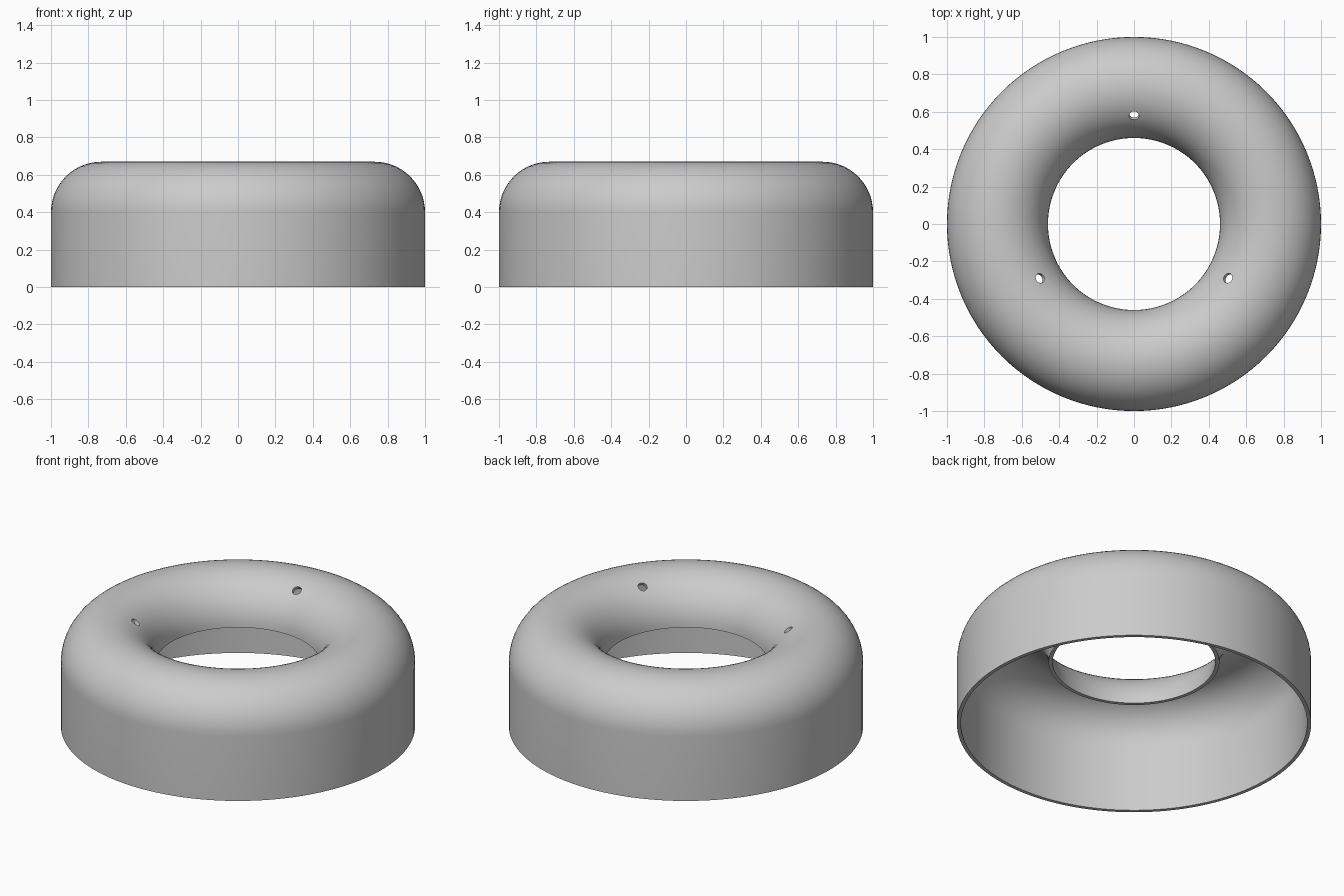
import bpy, bmesh, math
from mathutils import Matrix, Vector

if "Cube" in bpy.data.objects:
    bpy.data.objects.remove(bpy.data.objects["Cube"])

SEGMENTS = 128            # steps around the ring
ARC_STEPS = 28            # steps over the rounded top
TUBE_R, TUBE_Z, ROUND_R = 0.73, 0.40, 0.27
WALL = 0.022

grey = bpy.data.materials.new("light grey")
grey.diffuse_color = (0.6, 0.6, 0.6, 1)
grey.use_nodes = True
grey.node_tree.nodes["Principled BSDF"].inputs["Base Color"].default_value = grey.diffuse_color


def make_object(name, bm):
    bmesh.ops.recalc_face_normals(bm, faces=bm.faces)
    mesh = bpy.data.meshes.new(name)
    bm.to_mesh(mesh)
    bm.free()
    mesh.materials.append(grey)
    obj = bpy.data.objects.new(name, mesh)
    bpy.context.collection.objects.link(obj)
    return obj


def arc(radius):
    """Half circle from the outer wall over the top to the inner lip."""
    return [(TUBE_R + radius * math.cos(math.pi * i / ARC_STEPS),
             TUBE_Z + radius * math.sin(math.pi * i / ARC_STEPS))
            for i in range(ARC_STEPS + 1)]


# Ring shell: straight outer wall, rounded top, open underside
profile = [(1.0, 0.0)] + arc(ROUND_R) + arc(ROUND_R - WALL)[::-1] + [(1.0 - WALL, 0.0)]
bm = bmesh.new()
verts = [bm.verts.new((r, 0, z)) for r, z in profile]
edges = [bm.edges.new((verts[i], verts[(i + 1) % len(verts)])) for i in range(len(verts))]
bmesh.ops.spin(bm, geom=verts + edges, axis=(0, 0, 1), cent=(0, 0, 0),
               angle=math.tau, steps=SEGMENTS)
bmesh.ops.remove_doubles(bm, verts=bm.verts, dist=0.0001)
shell = make_object("ring_shell", bm)

# Three small holes drilled square to the inner slope
bm = bmesh.new()
tilt = math.radians(34)
for degrees in (90, 210, 330):
    a = math.radians(degrees)
    out = Vector((math.cos(a), math.sin(a), 0))
    normal = Vector((0, 0, 1)) * math.cos(tilt) - out * math.sin(tilt)
    centre = out * TUBE_R + Vector((0, 0, TUBE_Z)) + normal * (ROUND_R - WALL / 2)
    matrix = Matrix.Translation(centre) @ normal.to_track_quat('Z', 'Y').to_matrix().to_4x4()
    bmesh.ops.create_cone(bm, cap_ends=True, segments=24, radius1=0.027,
                          radius2=0.027, depth=0.1, matrix=matrix)
drill = make_object("hole_cutter", bm)
drill.hide_render = True

cut = shell.modifiers.new("holes", 'BOOLEAN')
cut.operation = 'DIFFERENCE'
cut.solver = 'EXACT'
cut.object = drill
bpy.context.view_layer.objects.active = shell
shell.select_set(True)
bpy.ops.object.modifier_apply(modifier=cut.name)
bpy.data.objects.remove(drill)

bpy.ops.object.shade_smooth_by_angle(angle=math.radians(30))
